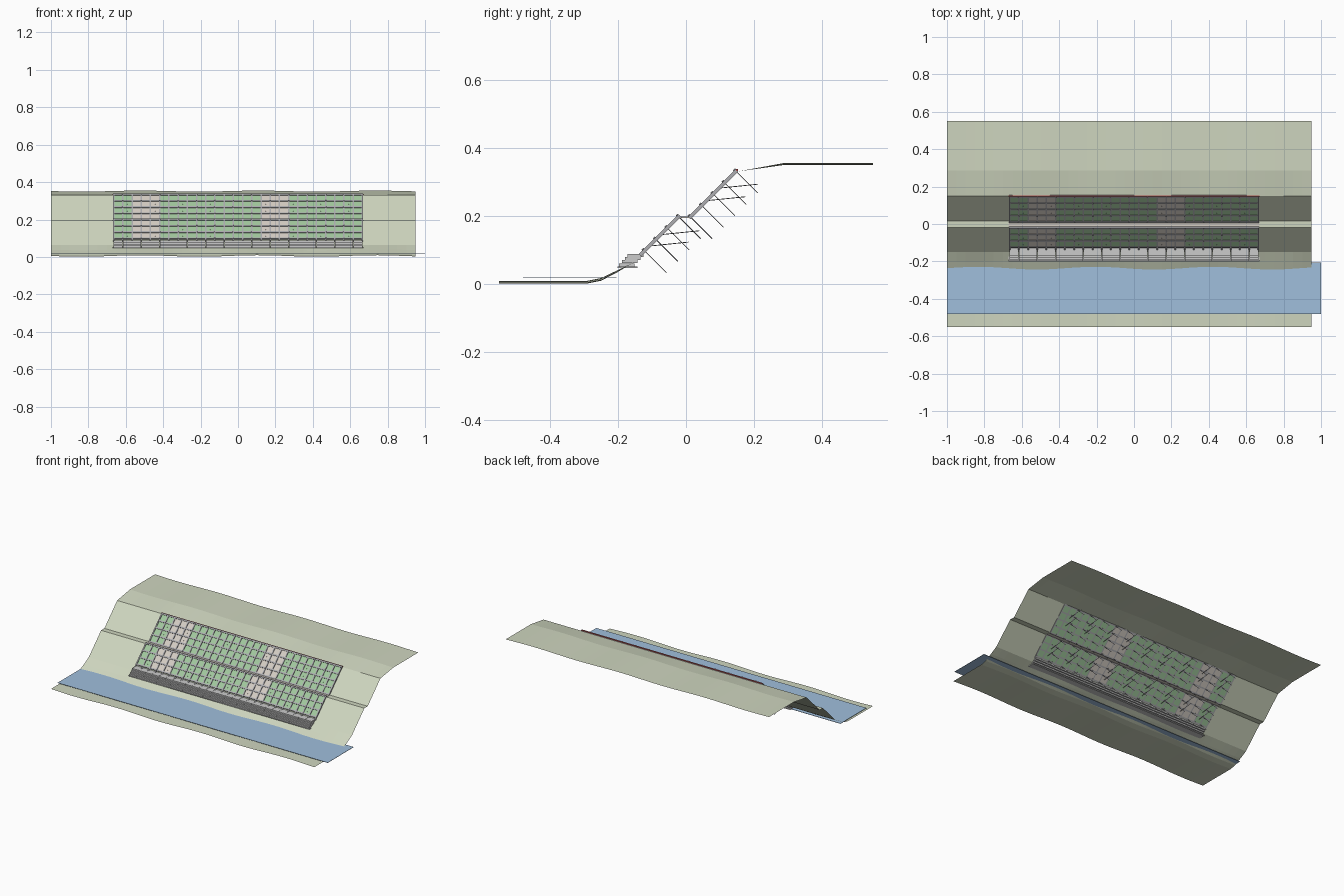
import bpy, bmesh, math
from mathutils import Vector

if "Cube" in bpy.data.objects:
    bpy.data.objects.remove(bpy.data.objects["Cube"])

X = Vector((1, 0, 0))
C = math.sqrt(0.5)
UP = Vector((0, C, C))       # direction up the 45 degree slope
OUT = Vector((0, -C, C))     # direction out of the slope


def material(name, rgb):
    m = bpy.data.materials.new(name)
    m.diffuse_color = (*rgb, 1)
    m.use_nodes = True
    m.node_tree.nodes["Principled BSDF"].inputs["Base Color"].default_value = m.diffuse_color
    return m


def finish(name, bm, mat=None, recalc=True):
    if recalc:
        bmesh.ops.recalc_face_normals(bm, faces=bm.faces)
    me = bpy.data.meshes.new(name)
    bm.to_mesh(me)
    bm.free()
    ob = bpy.data.objects.new(name, me)
    bpy.context.collection.objects.link(ob)
    if mat:
        me.materials.append(mat)
    return ob


def box(bm, centre, size, u=Vector((0, 1, 0)), n=Vector((0, 0, 1))):
    """Box with its sides along x, u and n."""
    verts = bmesh.ops.create_cube(bm, size=1)["verts"]
    for v in verts:
        a = v.co.copy()
        v.co = Vector(centre) + X * a.x * size[0] + u * a.y * size[1] + n * a.z * size[2]


def rod(bm, a, b, r, sides=6):
    a, b = Vector(a), Vector(b)
    verts = bmesh.ops.create_cone(bm, cap_ends=True, segments=sides, radius1=r,
                                  radius2=r, depth=(b - a).length)["verts"]
    q = Vector((0, 0, 1)).rotation_difference(b - a)
    for v in verts:
        v.co = q @ v.co + (a + b) / 2


ground_mat = material("grass_ground", (0.62, 0.67, 0.52))
water_mat = material("water", (0.35, 0.52, 0.72))
green_mat = material("planting", (0.36, 0.58, 0.34))
pale_mat = material("bare_soil", (0.66, 0.61, 0.55))
beam_mat = material("concrete", (0.42, 0.42, 0.44))
steel_mat = material("steel", (0.25, 0.25, 0.27))
red_mat = material("red_rail", (0.45, 0.08, 0.08))

# terrain: terraced profile swept along x with a gentle wave
profile = [(-0.55, 0.005, 1), (-0.29, 0.005, 1), (-0.25, 0.013, 1), (-0.20, 0.038, .7),
           (-0.15, 0.065, 0), (-0.02, 0.195, 0), (0.015, 0.195, 0), (0.15, 0.33, 0),
           (0.285, 0.352, .7), (0.55, 0.352, .7)]
bm = bmesh.new()
rows = []
for i in range(40):
    x = -1 + i * 0.05
    rows.append([bm.verts.new((x, y, z + w * 0.004 * math.sin(10 * x + 0.5)))
                 for y, z, w in profile])
for a, b in zip(rows, rows[1:]):
    for j in range(len(profile) - 1):
        bm.faces.new((a[j], b[j], b[j + 1], a[j + 1]))
finish("terrain", bm, ground_mat, recalc=False)

# river sheet
bm = bmesh.new()
box(bm, (0, -0.3425, 0.019), (2, 0.275, 0.002))
finish("river", bm, water_mat)

# lattice facing on both slopes
X0, COLS = -0.665, 27
PITCH = 1.33 / COLS
PALE = {2, 3, 4, 16, 17, 18}
slopes = {"lower": (-0.12, 0.095, 3, 0.0335), "upper": (0.015, 0.195, 4, 0.0335)}
for tag, (y0, z0, count, step) in slopes.items():
    base = Vector((0, y0, z0))
    run = step / C           # row spacing measured along the slope
    total = run * count
    ribs, green, pale = bmesh.new(), bmesh.new(), bmesh.new()
    anchors, heads, drains = bmesh.new(), bmesh.new(), bmesh.new()
    extra = 0.018 if tag == "lower" else 0
    for i in range(COLS + 1):
        mid = base + UP * (total - extra) / 2 + OUT * 0.003 + X * (X0 + i * PITCH)
        box(ribs, mid, (0.008, total + extra, 0.01), UP, OUT)
    for r in range(count + 1):
        box(ribs, base + UP * r * run + OUT * 0.003, (1.338, 0.009, 0.011), UP, OUT)
    for i in range(COLS):
        for r in range(count):
            mid = base + UP * (r + 0.5) * run + X * (X0 + (i + 0.5) * PITCH) + OUT * 0.001
            box(pale if i in PALE else green, mid,
                (PITCH - 0.007, run - 0.008, 0.006), UP, OUT)
    # ground anchors at the beam crossings
    for i in range(1, COLS, 2):
        for r in range(count + 1):
            p = base + UP * r * run + X * (X0 + i * PITCH)
            rod(anchors, p + OUT * 0.008, p - OUT * 0.088, 0.0012)
            rod(heads, p + OUT * 0.008, p + OUT * 0.011, 0.004, 8)
    # slightly rising drain pipes
    for r in (0.5, 1.5) if tag == "lower" else (1.5, 2.6):
        for i in range(1, COLS, 3):
            p = base + UP * r * run + X * (X0 + (i + 0.5) * PITCH)
            rod(drains, p + Vector((0, -0.008, -0.001)), p + Vector((0, 0.11, 0.011)), 0.0012)
    finish(tag + "_lattice_beams", ribs, beam_mat)
    finish(tag + "_planted_cells", green, green_mat)
    finish(tag + "_soil_cells", pale, pale_mat)
    finish(tag + "_anchor_rods", anchors, steel_mat)
    finish(tag + "_anchor_heads", heads, beam_mat)
    finish(tag + "_drain_pipes", drains, steel_mat)

# stepped stone baskets at the foot of the slope
bm = bmesh.new()
box(bm, (0, -0.172, 0.049), (1.34, 0.058, 0.005))
for k in range(4):
    for i in range(COLS):
        box(bm, (X0 + (i + 0.5) * PITCH, -0.174 + 0.0085 * k, 0.056 + 0.0093 * k),
            (PITCH - 0.001, 0.046, 0.0088))
finish("toe_steps", bm)

# bench drain and crest rail
bm = bmesh.new()
box(bm, (0, -0.0025, 0.1955), (1.34, 0.024, 0.004))
finish("bench_drain", bm, pale_mat)
bm = bmesh.new()
box(bm, (0, 0.150, 0.3345), (1.34, 0.006, 0.005))
finish("crest_rail", bm, red_mat)
